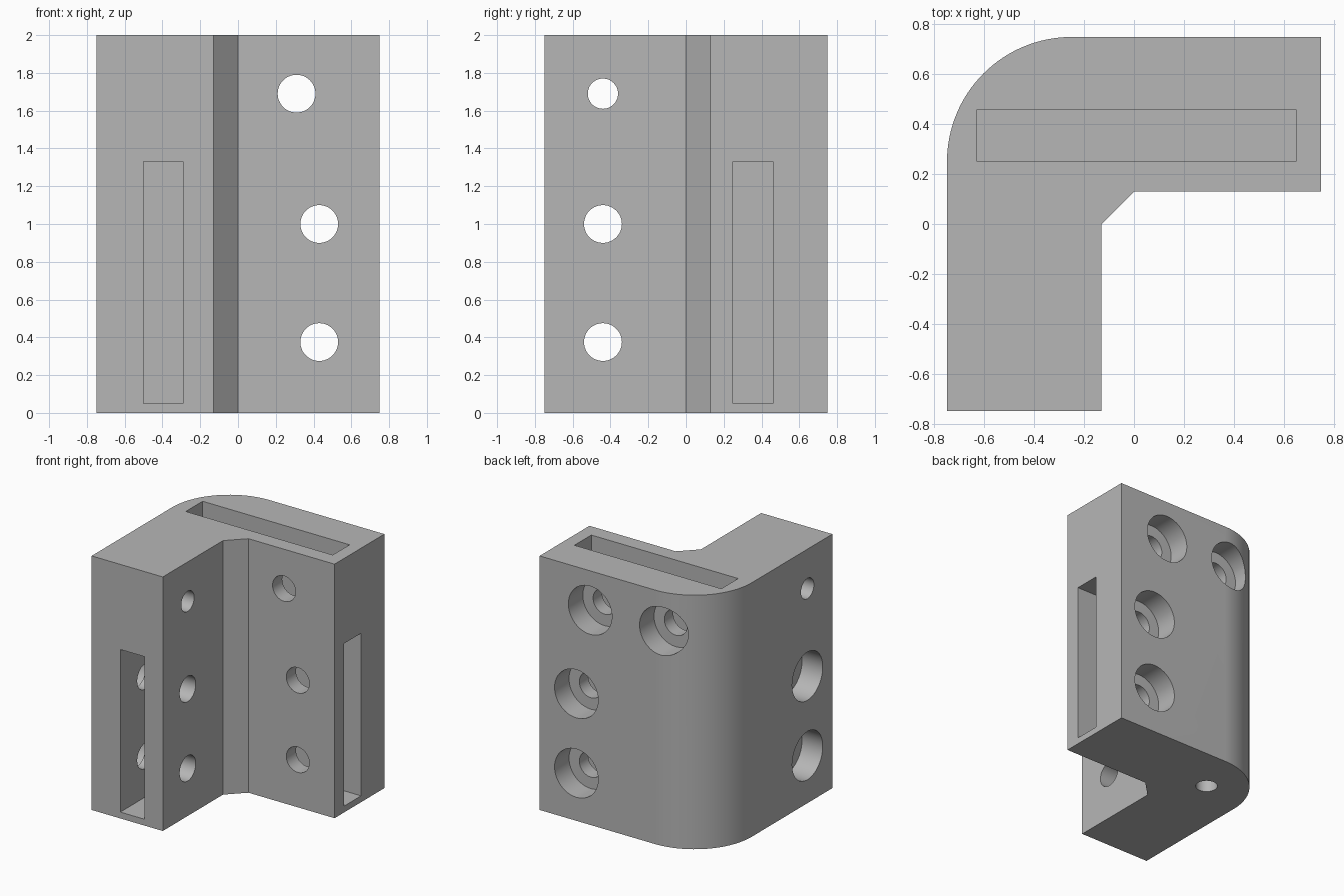
import bpy
import bmesh
import math
from mathutils import Matrix, Vector

cube = bpy.data.objects.get("Cube")
if cube:
    bpy.data.objects.remove(cube, do_unlink=True)

grey = bpy.data.materials.new("light_grey")
grey.use_nodes = True
colour = (0.47, 0.47, 0.47, 1)
grey.diffuse_color = colour
grey.node_tree.nodes["Principled BSDF"].inputs["Base Color"].default_value = colour

HALF, INNER, HEIGHT = 0.75, 0.13, 2.0
HOLE, BORE, BORE_DEPTH = 0.1, 0.19, 0.18
SLOT_DEPTH = 0.62


def make_object(name, bm):
    bmesh.ops.recalc_face_normals(bm, faces=bm.faces)
    mesh = bpy.data.meshes.new(name)
    bm.to_mesh(mesh)
    bm.free()
    obj = bpy.data.objects.new(name, mesh)
    bpy.context.collection.objects.link(obj)
    obj.data.materials.append(grey)
    return obj


# Corner body: L profile with rounded outer corner and chamfered inner corner
arc = [(-0.25 + 0.5 * math.cos(a), 0.25 + 0.5 * math.sin(a))
       for a in (math.radians(90 + 90 * i / 32) for i in range(33))]
profile = arc + [(-HALF, -HALF), (-INNER, -HALF), (-INNER, 0),
                 (0, INNER), (HALF, INNER), (HALF, HALF)]
bm = bmesh.new()
base = bm.faces.new([bm.verts.new((x, y, 0)) for x, y in profile])
top = bmesh.ops.extrude_face_region(bm, geom=[base])["geom"]
bmesh.ops.translate(bm, vec=(0, 0, HEIGHT),
                    verts=[v for v in top if isinstance(v, bmesh.types.BMVert)])
body = make_object("corner_bracket", bm)
bpy.context.view_layer.objects.active = body


def cut(bm):
    """Subtract a closed shape from the body."""
    cutter = make_object("cutter", bm)
    cutter.hide_render = True
    mod = body.modifiers.new("cut", 'BOOLEAN')
    mod.operation = 'DIFFERENCE'
    mod.solver = 'EXACT'
    mod.object = cutter
    bpy.ops.object.modifier_apply(modifier=mod.name)
    bpy.data.objects.remove(cutter, do_unlink=True)


def cut_slot(low, high):
    low, high = Vector(low), Vector(high)
    bm = bmesh.new()
    bmesh.ops.create_cube(bm, size=1, matrix=Matrix.Translation((low + high) / 2)
                          @ Matrix.Diagonal((*(high - low), 1)))
    cut(bm)


def cut_hole(start, end, radius):
    start, end = Vector(start), Vector(end)
    axis = end - start
    bm = bmesh.new()
    bmesh.ops.create_cone(bm, cap_ends=True, segments=48, radius1=radius, radius2=radius,
                          depth=axis.length,
                          matrix=Matrix.Translation((start + end) / 2)
                          @ axis.to_track_quat('Z', 'Y').to_matrix().to_4x4())
    cut(bm)


# Nut plate slots in the two arm ends and the top
cut_slot((-0.5, -1, 0.05), (-0.29, SLOT_DEPTH - HALF, 1.33))
cut_slot((HALF - SLOT_DEPTH, 0.25, 0.05), (1, 0.46, 1.33))
cut_slot((-0.63, 0.25, HEIGHT - SLOT_DEPTH), (0.65, 0.46, 2.2))

# Counterbored screw holes through the back arm; the corner one is blind
for x, z, end in ((0.43, 0.375, 0), (0.43, 1, 0), (0.31, 1.69, 0), (-0.31, 1.69, INNER)):
    cut_hole((x, 1, z), (x, HALF - BORE_DEPTH, z), BORE)
    cut_hole((x, 1, z), (x, end, z), HOLE)

# Counterbored screw holes through the side arm
for z in (0.375, 1):
    cut_hole((-1, -0.44, z), (BORE_DEPTH - HALF, -0.44, z), BORE)
    cut_hole((-1, -0.44, z), (0, -0.44, z), HOLE)

# Plain upper hole in the side arm and blind hole in the underside
cut_hole((-1, -0.44, 1.69), (0, -0.44, 1.69), 0.08)
cut_hole((-0.38, 0.38, -0.2), (-0.38, 0.38, 0.6), 0.08)

bpy.ops.object.select_all(action='DESELECT')
body.select_set(True)
bpy.ops.object.shade_smooth_by_angle(angle=math.radians(30))
